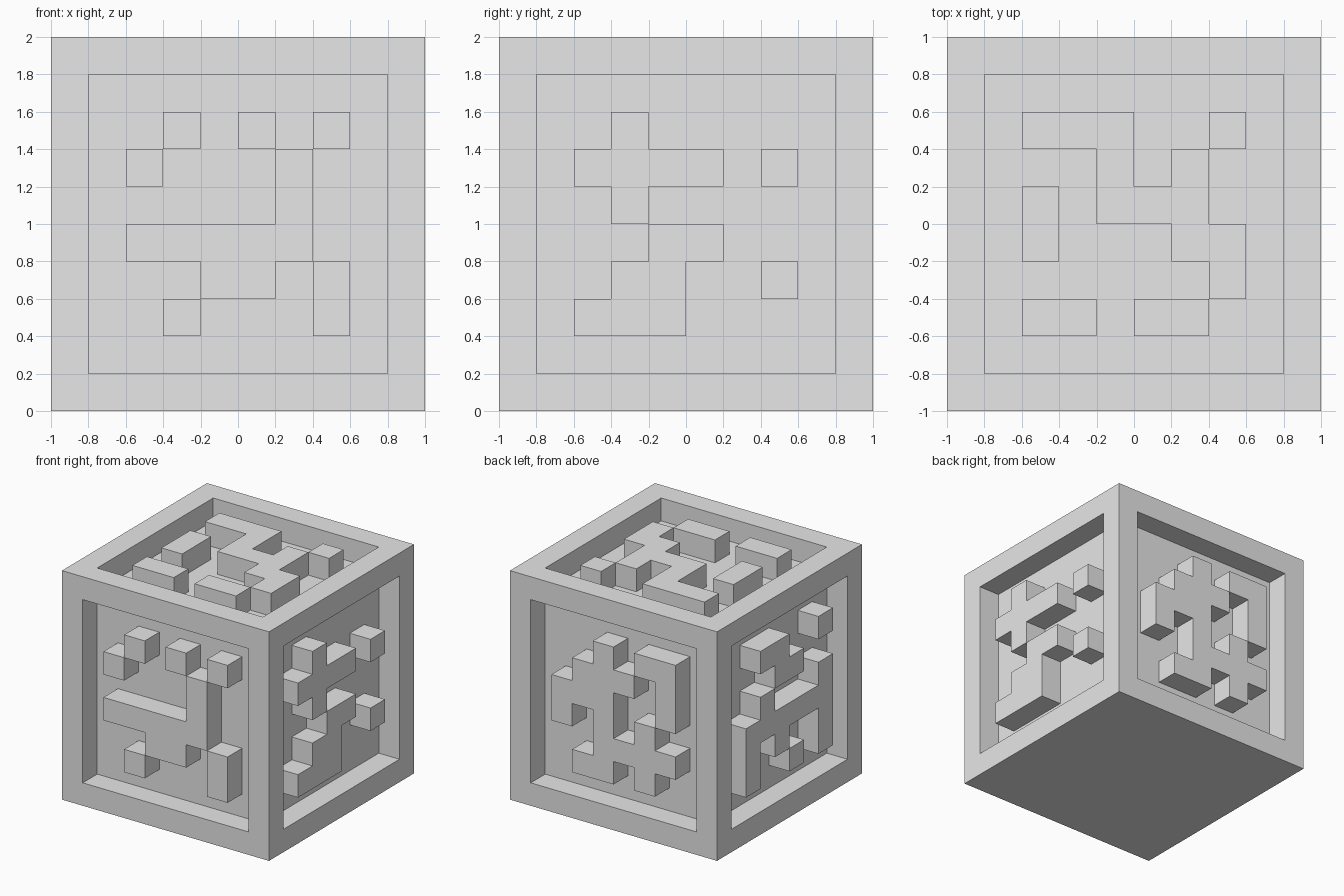
import bpy, bmesh
from mathutils import Vector

old = bpy.data.objects.get("Cube")
if old:
    bpy.data.objects.remove(old, do_unlink=True)

CELL = 0.2      # block size, rim width and recess depth
CENTRE = Vector((0, 0, 1))

stone = bpy.data.materials.new("plain_grey")
stone.use_nodes = True
GREY = (0.8, 0.8, 0.8, 1)
stone.diffuse_color = GREY
stone.node_tree.nodes["Principled BSDF"].inputs["Base Color"].default_value = GREY


def make_object(name, bm):
    mesh = bpy.data.meshes.new(name)
    bm.to_mesh(mesh)
    bm.free()
    mesh.materials.append(stone)
    obj = bpy.data.objects.new(name, mesh)
    bpy.context.scene.collection.objects.link(obj)
    return obj


# Cube body with a square recess in every face but the bottom
bm = bmesh.new()
bmesh.ops.create_cube(bm, size=2)
bmesh.ops.translate(bm, verts=bm.verts, vec=CENTRE)
bm.normal_update()
panels = [f for f in bm.faces if f.normal.z > -0.5]
bmesh.ops.inset_individual(bm, faces=panels, thickness=CELL, use_even_offset=True)
for face in panels:
    inward = face.normal * -CELL
    made = bmesh.ops.extrude_discrete_faces(bm, faces=[face])["faces"][0]
    bmesh.ops.translate(bm, verts=made.verts, vec=inward)
make_object("cube_body", bm)


# Raised blocks, flush with the rim, drawn as rows from top to bottom
def raised_blocks(name, right, up, rows):
    right, up = Vector(right), Vector(up)
    normal = right.cross(up)
    bm = bmesh.new()
    for r, row in enumerate(rows):
        for c, mark in enumerate(row):
            if mark == "#":
                corners = [(c, r + 1), (c + 1, r + 1), (c + 1, r), (c, r)]
                bm.faces.new([bm.verts.new(CENTRE + normal + right * (i - 3) * CELL
                                           + up * (3 - j) * CELL) for i, j in corners])
    bmesh.ops.remove_doubles(bm, verts=bm.verts, dist=0.001)
    rim = [e for e in bm.edges if e.is_boundary]
    walls = bmesh.ops.extrude_edge_only(bm, edges=rim)["geom"]
    low = [v for v in walls if isinstance(v, bmesh.types.BMVert)]
    bmesh.ops.translate(bm, verts=low, vec=normal * -CELL)
    bm.normal_update()
    make_object(name, bm)


X, Y, Z = (1, 0, 0), (0, 1, 0), (0, 0, 1)
raised_blocks("front_blocks", X, Z, [
    ".#.#.#",
    "#...#.",
    "....#.",
    "#####.",
    "..##.#",
    ".#...#"])
raised_blocks("plus_x_blocks", Y, Z, [
    ".#....",
    "####.#",
    ".#....",
    "..##..",
    ".##..#",
    "###..."])
raised_blocks("back_blocks", (-1, 0, 0), Z, [
    "..#.##",
    ".###.#",
    "###..#",
    "#.#.#.",
    "..####",
    ".##.#."])
raised_blocks("minus_x_blocks", (0, -1, 0), Z, [
    ".##..#",
    "..##..",
    ".#...#",
    "######",
    "#.#..#",
    "#..#.#"])
raised_blocks("top_blocks", X, Y, [
    "###..#",
    "..#.#.",
    "#.###.",
    "#...##",
    ".....#",
    "##.##."])
